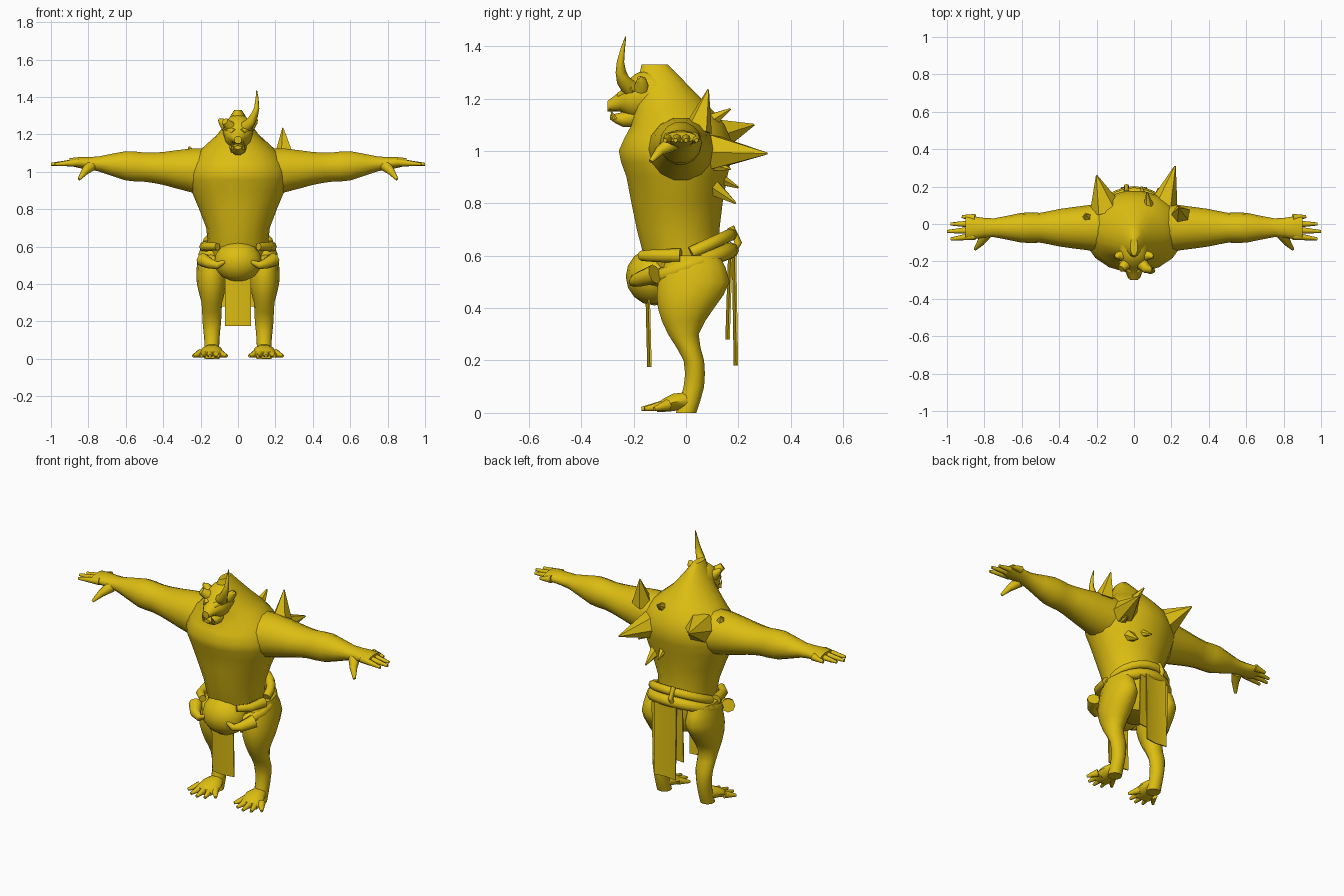
import bpy, bmesh, math
from mathutils import Matrix, Vector

if "Cube" in bpy.data.objects:
    bpy.data.objects.remove(bpy.data.objects["Cube"], do_unlink=True)

YELLOW = (.72, .51, .006, 1)
skin = bpy.data.materials.new("mustard_yellow")
skin.use_nodes = True
skin.diffuse_color = YELLOW
skin.node_tree.nodes["Principled BSDF"].inputs["Base Color"].default_value = YELLOW


def finish(name, bm, angle=50):
    """Turn a bmesh into a shaded, coloured object."""
    bmesh.ops.recalc_face_normals(bm, faces=bm.faces)
    mesh = bpy.data.meshes.new(name)
    bm.to_mesh(mesh)
    bm.free()
    mesh.materials.append(skin)
    obj = bpy.data.objects.new(name, mesh)
    bpy.context.collection.objects.link(obj)
    bpy.ops.object.select_all(action="DESELECT")
    obj.select_set(True)
    bpy.context.view_layer.objects.active = obj
    bpy.ops.object.shade_smooth_by_angle(angle=math.radians(angle))


def refine(rows):
    """Insert a spline midpoint between each pair of neighbouring rows."""
    last = len(rows) - 1
    result = []
    for k in range(last):
        before, after = rows[max(k - 1, 0)], rows[min(k + 2, last)]
        middle = [(9 * (b + c) - a - d) / 16
                  for a, b, c, d in zip(before, rows[k], rows[k + 1], after)]
        result += [rows[k], middle]
    return result + [rows[last]]


def bridge(name, rings, closed=False, angle=50):
    """Join equal-length rings of points into one surface."""
    bm = bmesh.new()
    loops = [[bm.verts.new(point) for point in ring] for ring in rings]
    pairs = list(zip(loops, loops[1:]))
    if closed:
        pairs.append((loops[-1], loops[0]))
    else:
        bm.faces.new(loops[0])
        bm.faces.new(loops[-1])
    for lower, upper in pairs:
        for i in range(len(lower)):
            bm.faces.new((lower[i - 1], lower[i], upper[i], upper[i - 1]))
    finish(name, bm, angle)


def circle(sides):
    return [(math.cos(math.tau * i / sides), math.sin(math.tau * i / sides)) for i in range(sides)]


def loft(name, axis, rows, side=1, sides=14):
    """Each row: position on the axis, two centre coordinates, two radii."""
    rings = []
    for t, cu, cv, ru, rv in refine(rows):
        ring = []
        for c, s in circle(sides):
            u, v = cu + ru * c, cv + rv * s
            x, y, z = {"x": (t, u, v), "y": (u, t, v), "z": (u, v, t)}[axis]
            ring.append((x * side, y, z))
        rings.append(ring)
    bridge(name, rings)


def tube(name, path, start, end, side=1, sides=8, closed=False):
    """Round tube along a path, tapering from the start to the end radius."""
    points = [Vector((x * side, y, z)) for x, y, z in path]
    last = len(points) - 1
    rings = []
    for k, point in enumerate(points):
        if closed:
            along = points[(k + 1) % len(points)] - points[k - 1]
        else:
            along = points[min(k + 1, last)] - points[max(k - 1, 0)]
        along.normalize()
        across = along.cross((0, 0, 1) if abs(along.z) < .8 else (0, 1, 0)).normalized()
        up = along.cross(across)
        radius = start + (end - start) * k / last
        rings.append([point + radius * (across * c + up * s) for c, s in circle(sides)])
    bridge(name, rings, closed)


def blob(name, centre, size):
    bm = bmesh.new()
    place = Matrix.Translation(centre) @ Matrix.Diagonal((*size, 1))
    bmesh.ops.create_uvsphere(bm, u_segments=14, v_segments=8, radius=1, matrix=place)
    finish(name, bm)


def cloth(name, width, y, drift, top, bottom):
    """Thin hanging strip with a shallow middle fold."""
    rings = []
    for z, depth in ((top, y), (bottom, y + drift)):
        front = [(-width, depth, z), (0, depth - .01, z), (width, depth, z)]
        back = [(px, py + .007, pz) for px, py, pz in reversed(front)]
        rings.append(front + back)
    bridge(name, rings, angle=30)


# Torso rising into the hunched neck: height, half width, front, back
torso = [(.42, .1, -.06, .1), (.5, .15, -.13, .14), (.7, .17, -.19, .13),
         (.9, .25, -.23, .16), (1, .27, -.26, .18), (1.1, .22, -.21, .15),
         (1.2, .11, -.2, .06), (1.33, .02, -.17, -.07)]
loft("torso", "z", [(z, 0, (front + back) / 2, width, (back - front) / 2)
                    for z, width, front, back in torso], sides=18)
blob("belly", (0, -.12, .52), (.13, .11, .11))

# Head with muzzle and jaw
loft("head", "y", [(-.08, 0, 1.2, .08, .09), (-.16, 0, 1.21, .08, .1), (-.22, 0, 1.2, .07, .07),
                   (-.25, 0, 1.19, .05, .04), (-.3, 0, 1.17, .02, .02)], sides=12)
loft("jaw", "y", [(-.17, 0, 1.14, .05, .05), (-.24, 0, 1.12, .04, .03),
                  (-.29, 0, 1.13, .02, .01)], sides=10)

# One long curved horn, the other broken short
horn = [(.03, -.2, 1.23), (.07, -.24, 1.27), (.1, -.25, 1.34), (.1, -.23, 1.437)]
tube("left_long_horn", refine(horn), .038, .002)
tube("right_broken_horn", horn[:2], .036, .02, side=-1)

for side, label in ((1, "left"), (-1, "right")):
    # Face details
    tube(label + "_ear", [(.06, -.17, 1.24), (.09, -.17, 1.27), (.1, -.18, 1.28)], .03, .008, side)
    tube(label + "_brow", [(.02, -.25, 1.21), (.07, -.2, 1.24)], .018, .014, side)
    tube(label + "_tusk", [(.03, -.27, 1.12), (.03, -.29, 1.16)], .01, .002, side, sides=6)

    # Arm with swelling biceps and forearm, ending in the palm
    arm = [(.1, .14, .13), (.25, .12, .12), (.4, .1, .09), (.5, .08, .08),
           (.6, .08, .08), (.75, .05, .04), (.85, .06, .03), (.9, .06, .02)]
    loft(label + "_arm", "x", [(x, -.02, .99 + .07 * x, depth, height) for x, depth, height in arm], side)

    # Fingers fan from the palm, with a drooping thumb
    for k in range(4):
        y, reach = .04 - .04 * k, 1 - .02 * (k - 2) ** 2
        tube(f"{label}_finger_{k}", refine([(.85, y * .8, 1.05), (reach, y, 1.04)]),
             .022, .008, side)
    tube(label + "_thumb", [(.79, -.05, 1.03), (.82, -.1, 1), (.85, -.135, .96)], .032, .008, side)

    # Bent leg: height, centre depth, two radii
    leg = [(.6, .03, .06, .1), (.5, .03, .08, .14), (.4, 0, .08, .11), (.3, -.01, .055, .06),
           (.2, .03, .05, .04), (.1, .03, .04, .04), (0, 0, .04, .04)]
    loft(label + "_leg", "z", [(z, .14, y, width, depth) for z, y, width, depth in leg], side)

    # Foot with splayed toes
    loft(label + "_foot", "y", [(.03, .14, .05, .03, .03), (-.05, .14, .04, .06, .035),
                                (-.11, .15, .02, .06, .018)], side, sides=10)
    for k in range(-2, 3):
        root = Vector((.15 + .025 * k, -.07, .03))
        tip = root + Vector((.02 * k, .012 * k * k - .1, -.015))
        tube(f"{label}_toe_{k + 2}", [root, root.lerp(tip, .5), tip], .023, .008, side)

    # Rope ends knotted around the belly
    tube(label + "_belt_knot", [(.19, -.12, .53), (.15, -.18, .51), (.11, -.2, .5), (.07, -.2, .52)],
         .038, .01, side)
    tube(label + "_waist_wrap", [(.18, -.02, .6), (.16, -.12, .6), (.11, -.17, .6)], .028, .02, side)

# Tilted rope belt, and a second wrap across the back
tube("belt", [(.18 * c, .01 + .16 * s, .56 + .06 * s) for c, s in circle(24)],
     .032, .032, closed=True)
tube("upper_belt", [(.17 * c, .02 + .15 * s, .61 + .07 * s) for c, s in circle(24)[:13]], .025, .025)
tube("belt_clasp", [(-.04, .17, .6), (-.04, .2, .65), (-.04, .17, .71)], .014, .014)

# Hanging cloths
cloth("front_cloth", width=.07, y=-.145, drift=.007, top=.46, bottom=.175)
cloth("back_cloth_inner", width=.1, y=.17, drift=-.01, top=.59, bottom=.28)
cloth("back_cloth_outer", width=.07, y=.185, drift=.007, top=.6, bottom=.18)

# Spikes growing out of the back, each aimed away from the chest
back_spikes = {"left_blade": (.22, .31, .99, .075), "right_blade": (-.2, .26, 1.1, .09),
               "upper_spine": (.07, .17, 1.16, .05), "lower_spine": (.13, .19, .8, .055),
               "middle_spine": (.04, .2, .86, .05), "flank_spine": (.19, .17, .93, .05)}
for name, (x, y, z, radius) in back_spikes.items():
    core = Vector((math.copysign(.1, x), -.1, 1))
    tip = Vector((x, y, z))
    tube(name, [core.lerp(tip, .5), tip], radius, .004, sides=6)
tube("shoulder_spike", [(.25, .045, 1.08), (.24, .085, 1.235)], .058, .003, sides=5)
tube("shoulder_bump", [(-.25, .03, 1.09), (-.26, .05, 1.135)], .035, .004, sides=5)
